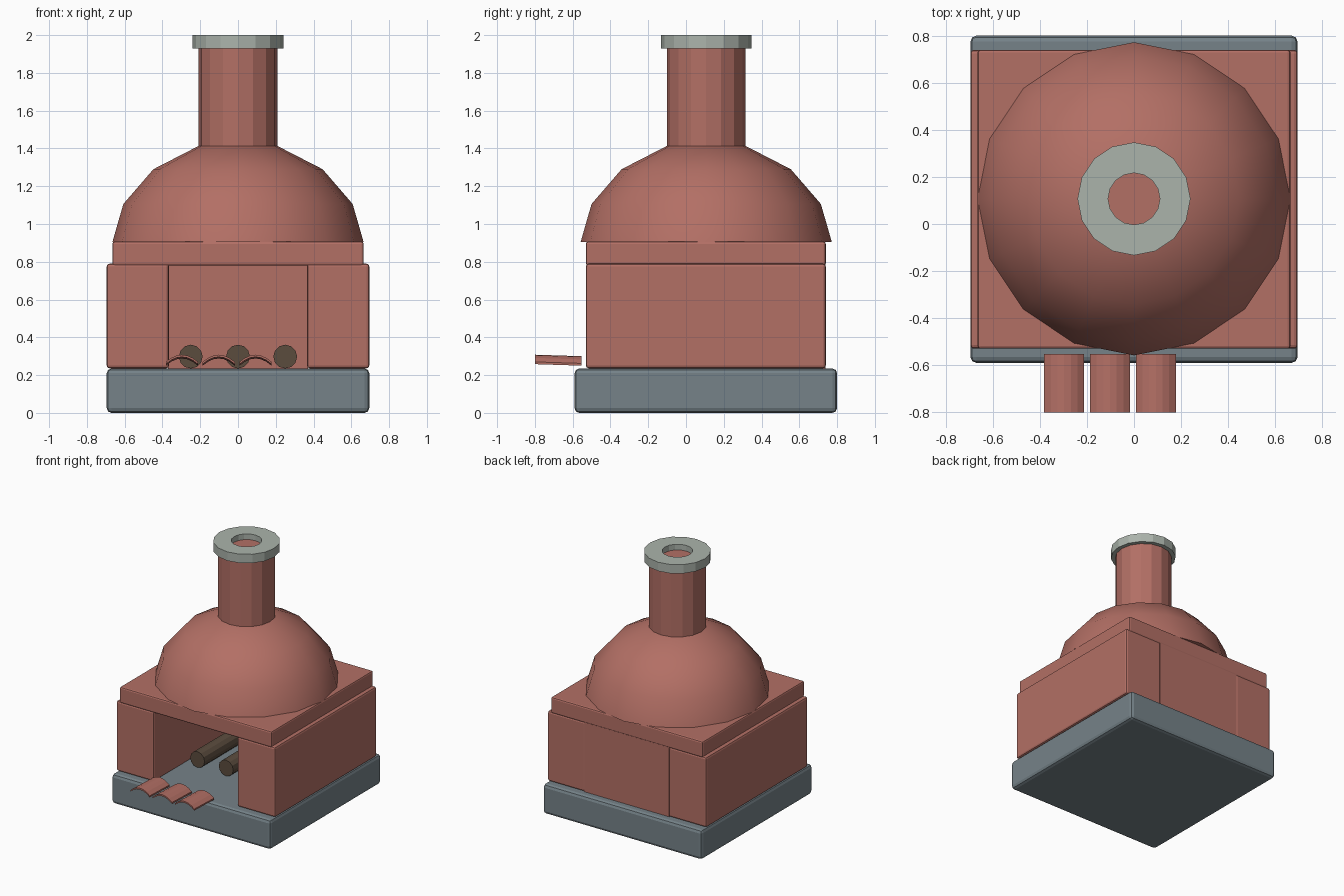
import bpy, bmesh, math
from mathutils import Matrix

cube = bpy.data.objects.get("Cube")
if cube:
    bpy.data.objects.remove(cube, do_unlink=True)

CY = 0.107      # dome and chimney axis
SIDES = 16


def material(name, rgb):
    m = bpy.data.materials.new(name)
    m.use_nodes = True
    m.diffuse_color = (*rgb, 1)
    m.node_tree.nodes["Principled BSDF"].inputs["Base Color"].default_value = (*rgb, 1)
    return m


brick = material("terracotta brick", (0.45, 0.16, 0.13))
slate = material("slate grey", (0.18, 0.225, 0.25))
stone = material("pale stone", (0.41, 0.455, 0.41))
bark = material("dark bark", (0.105, 0.072, 0.048))


def finish(name, bm, mat, smooth=False):
    bmesh.ops.recalc_face_normals(bm, faces=bm.faces)
    me = bpy.data.meshes.new(name)
    bm.to_mesh(me)
    bm.free()
    ob = bpy.data.objects.new(name, me)
    bpy.context.collection.objects.link(ob)
    me.materials.append(mat)
    if smooth:
        bpy.ops.object.select_all(action="DESELECT")
        ob.select_set(True)
        bpy.context.view_layer.objects.active = ob
        bpy.ops.object.shade_smooth_by_angle(angle=math.radians(35))
    return ob


def box(name, lo, hi, mat, bevel=0.0):
    bm = bmesh.new()
    bmesh.ops.create_cube(bm, size=1)
    for v in bm.verts:
        v.co = [a if c < 0 else b for c, a, b in zip(v.co, lo, hi)]
    if bevel:
        bmesh.ops.bevel(bm, geom=bm.edges[:], offset=bevel, segments=2,
                        profile=0.5, affect="EDGES")
    return finish(name, bm, mat)


def lathe(name, profile, mat, ring=False, smooth=False):
    """Revolve (radius, height) points; a ring joins last to first, otherwise ends are capped."""
    bm = bmesh.new()
    loops = []
    for r, z in profile:
        angles = [2 * math.pi * i / SIDES for i in range(SIDES)]
        loops.append([bm.verts.new((r * math.cos(a), CY + r * math.sin(a), z)) for a in angles])
    pairs = list(zip(loops, loops[1:]))
    if ring:
        pairs.append((loops[-1], loops[0]))
    else:
        bm.faces.new(loops[0])
        bm.faces.new(loops[-1])
    for a, b in pairs:
        for i in range(SIDES):
            j = (i + 1) % SIDES
            bm.faces.new((a[i], a[j], b[j], b[i]))
    return finish(name, bm, mat, smooth)


def arched_tile(name, x):
    """Thin curved roof tile lying along y, sloping down toward the oven."""
    bm = bmesh.new()
    steps, half, rise, thick = 6, 0.085, 0.038, 0.012
    outer, inner = [], []
    for i in range(steps + 1):
        t = 2 * i / steps - 1
        z = 0.258 + rise * (1 - t * t)
        outer.append((x + half * t, z + thick))
        inner.append((x + half * t, z))
    section = outer + inner[::-1]
    front = [bm.verts.new((px, -0.80, pz)) for px, pz in section]
    back = [bm.verts.new((px, -0.553, pz - 0.008)) for px, pz in section]
    n = len(section)
    for i in range(n):
        j = (i + 1) % n
        bm.faces.new((front[i], front[j], back[j], back[i]))
    for loop in (front, back):
        for i in range(steps):
            bm.faces.new((loop[i], loop[i + 1], loop[n - 2 - i], loop[n - 1 - i]))
    finish(name, bm, brick)


# Plinth, chamber walls and top slab
box("base_plinth", (-0.695, -0.59, 0), (0.695, 0.80, 0.235), slate, 0.025)
for side, s in (("right", -1), ("left", 1)):
    xs = sorted((s * 0.365, s * 0.695))
    box(side + "_wall", (xs[0], -0.53, 0.236), (xs[1], 0.74, 0.79), brick, 0.015)
box("back_wall", (-0.37, 0.58, 0.236), (0.37, 0.738, 0.785), brick)
box("top_slab", (-0.665, -0.53, 0.78), (0.665, 0.74, 0.907), brick, 0.012)

# Dome, chimney and chimney cap
lathe("dome", [(0.665, 0.904), (0.607, 1.106), (0.448, 1.29), (0.205, 1.415)], brick, smooth=True)
lathe("chimney", [(0.208, 1.38), (0.208, 1.955)], brick)
lathe("chimney_cap", [(0.24, 1.93), (0.24, 2.0), (0.11, 2.0), (0.11, 1.93)], stone, ring=True)

# Firewood inside the chamber
for i, x in enumerate((-0.25, 0, 0.25)):
    bm = bmesh.new()
    bmesh.ops.create_cone(bm, cap_ends=True, segments=12, radius1=0.063, radius2=0.063, depth=0.6,
                          matrix=Matrix.Translation((x, 0.15, 0.298)) @ Matrix.Rotation(math.pi / 2, 4, "X"))
    finish(f"log_{i + 1}", bm, bark)

# Curved tiles in front of the opening
for i, x in enumerate((-0.297, -0.102, 0.093)):
    arched_tile(f"curved_tile_{i + 1}", x)
